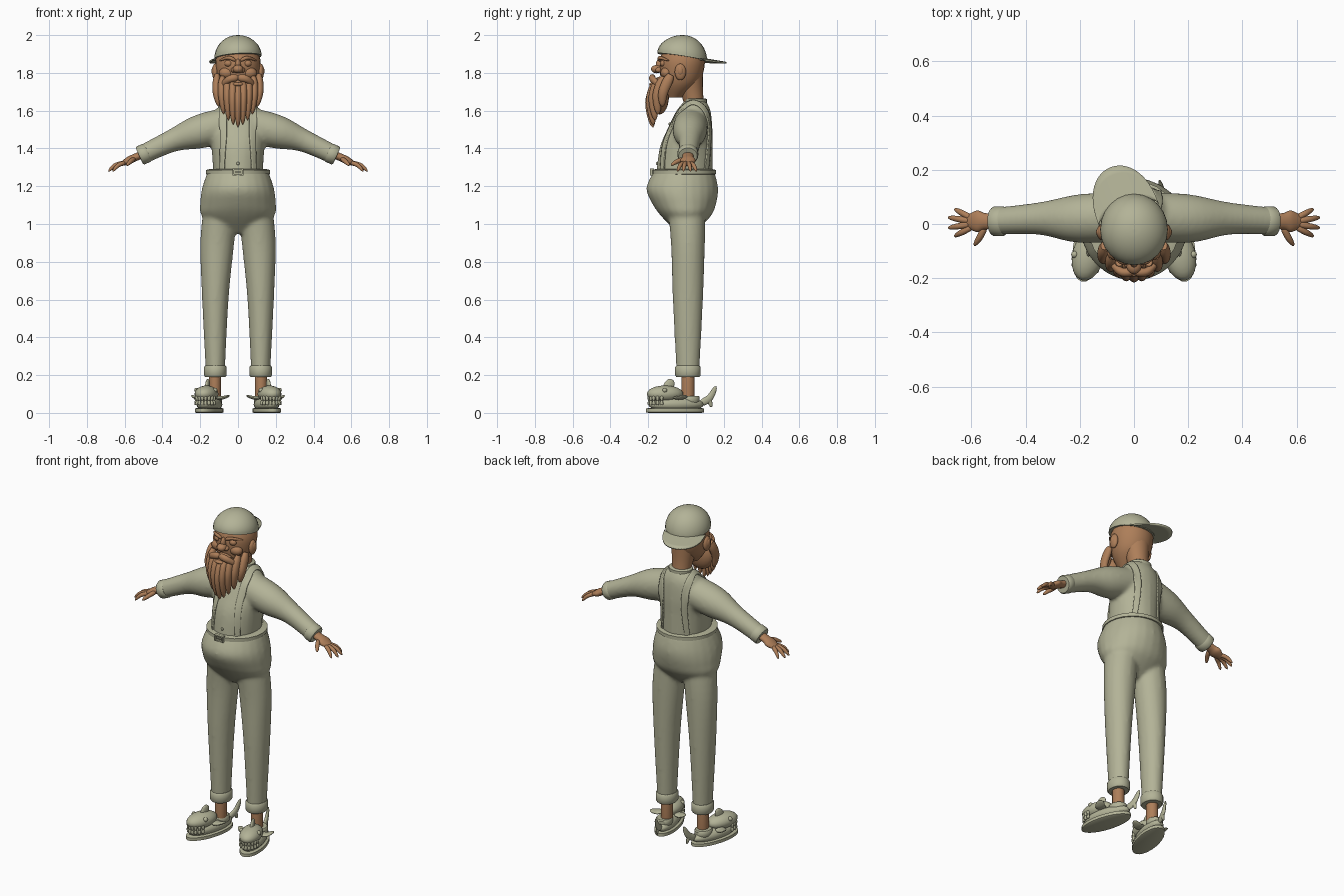
import bpy, bmesh
from math import sin, cos, pi, radians
from mathutils import Vector, Matrix

cube = bpy.data.objects.get("Cube")
if cube:
    bpy.data.objects.remove(cube, do_unlink=True)


def material(name, color):
    mat = bpy.data.materials.new(name)
    mat.use_nodes = True
    mat.diffuse_color = color
    shader = next(node for node in mat.node_tree.nodes if node.type == 'BSDF_PRINCIPLED')
    shader.inputs["Base Color"].default_value = color
    return mat


cloth = material("khaki cloth", (.45, .45, .31, 1))
skin = material("warm skin", (.42, .21, .1, 1))
made = []
X, Y, Z = Matrix.Identity(3)


def finish(name, bm, mat, mirror=False, place=None, remesh=False):
    """Turn a bmesh into an object with optional placing, mirroring and blending."""
    bmesh.ops.recalc_face_normals(bm, faces=bm.faces)
    mesh = bpy.data.meshes.new(name)
    bm.to_mesh(mesh)
    bm.free()
    if place:
        mesh.transform(place)
    mesh.materials.append(mat)
    ob = bpy.data.objects.new(name, mesh)
    bpy.context.collection.objects.link(ob)
    if mirror:
        ob.modifiers.new("mirror", 'MIRROR').use_mirror_merge = False
    if remesh:
        blend = ob.modifiers.new("blend", 'REMESH')
        blend.mode, blend.voxel_size, blend.use_smooth_shade = 'VOXEL', .01, True
        soften = ob.modifiers.new("soften", 'SMOOTH')
        soften.factor, soften.iterations = .5, 8
    made.append(ob)
    return ob


def spline(rows, steps):
    """Catmull-Rom interpolation of rows of numbers."""
    padded = [rows[0], *rows, rows[-1]]
    out = []
    for before, start, end, after in zip(padded, padded[1:], padded[2:], padded[3:]):
        for k in range(steps):
            t = k / steps
            ease = t * t * (3 - t - t)
            pull, push = t * (1 - t) * (1 - t) / 2, t * t * (1 - t) / 2
            out.append([b + (c - b) * ease + (c - a) * pull - (d - b) * push
                        for a, b, c, d in zip(before, start, end, after)])
    return out + [list(rows[-1])]


def add_loft(bm, rows, side=X, axis=None, steps=5, sides=24):
    """Elliptical sections (x, y, z, radius along side, other radius)."""
    rows = spline(rows, steps)
    centres = [Vector(row[:3]) for row in rows]
    rings = []
    for i, (centre, row) in enumerate(zip(centres, rows)):
        along = axis or (centres[min(i + 1, len(rows) - 1)] - centres[max(i - 1, 0)]).normalized()
        across = (side - along * side.dot(along)).normalized()
        wide, deep = across * row[3], along.cross(across) * row[-1]
        angles = [2 * pi * j / sides for j in range(sides)]
        rings.append([bm.verts.new(centre + wide * cos(a) + deep * sin(a)) for a in angles])
    for low, high in zip(rings, rings[1:]):
        for j in range(sides):
            bm.faces.new((low[j], low[j - 1], high[j - 1], high[j]))
    bm.faces.new(rings[0])
    bm.faces.new(rings[-1])


def loft(name, mat, rows, side=X, axis=None, steps=5, **opts):
    bm = bmesh.new()
    add_loft(bm, rows, side, axis, steps)
    return finish(name, bm, mat, **opts)


def upright(rows):
    """Sections (z, y, radii) stacked on the middle plane."""
    return [(0, y, z, *radii) for z, y, *radii in rows]


def horn(name, mat, points, width, depth, side=X, **opts):
    """A curved strand that swells and then runs out to a tip."""
    path = spline(points, 6)
    rows = []
    for i, point in enumerate(path):
        t = i / (len(path) - 1)
        swell = max(min(1, .6 + t + t) * (1 - t ** 3) ** .6, .05)
        rows.append((*point, width * swell, depth * swell))
    return loft(name, mat, rows, side, steps=1, **opts)


def band(name, mat, centre, wide, deep, height, along=Z, side=X, **opts):
    """A short cylinder with rounded rims."""
    rows = []
    for level, swell in ((-.5, .9), (-.35, 1), (.35, 1), (.5, .9)):
        rows.append((*(Vector(centre) + along * height * level), wide * swell, deep * swell))
    return loft(name, mat, rows, side, steps=1, **opts)


def ball(name, mat, centre, size, **opts):
    bm = bmesh.new()
    shape = Matrix.Translation(centre) @ Matrix.Diagonal((*size, 1))
    bmesh.ops.create_uvsphere(bm, u_segments=20, v_segments=12, radius=1, matrix=shape)
    return finish(name, bm, mat, **opts)


def box(name, mat, centre, size):
    bm = bmesh.new()
    bmesh.ops.create_cube(bm, size=1, matrix=Matrix.Translation(centre) @ Matrix.Diagonal((*size, 1)))
    return finish(name, bm, mat)


def sheet(name, mat, rows, wrap=None, **opts):
    """A thickened grid, which can hug another object."""
    bm = bmesh.new()
    grid = [[bm.verts.new(point) for point in row] for row in rows]
    for low, high in zip(grid, grid[1:]):
        for j in range(len(low) - 1):
            bm.faces.new((low[j], low[j + 1], high[j + 1], high[j]))
    ob = finish(name, bm, mat, **opts)
    if wrap:
        hug = ob.modifiers.new("hug", 'SHRINKWRAP')
        hug.target, hug.wrap_mode, hug.offset = wrap, 'ABOVE_SURFACE', .003
    solid = ob.modifiers.new("thickness", 'SOLIDIFY')
    solid.thickness, solid.offset = .009, 0


def add_pair(bm, rows, side=X, axis=None):
    add_loft(bm, rows, side, axis)
    add_loft(bm, [(-x, *rest) for x, *rest in rows], side, axis)


# Shirt: torso and both sleeves blended together
bm = bmesh.new()
add_loft(bm, upright([(1.25, -.01, .13, .15), (1.4, 0, .14, .14), (1.5, .02, .15, .12),
                      (1.6, .04, .12, .09), (1.66, .05, .06, .05)]), axis=Z)
add_pair(bm, [(0, .03, 1.54, .09), (.2, .02, 1.49, .09), (.35, .02, 1.44, .06), (.52, .01, 1.36, .05)], side=Y)
shirt = finish("shirt", bm, cloth, remesh=True)
band("sleeve_cuff", cloth, (.5, .01, 1.37), .055, .052, .05, Vector((.9, 0, -.4)), Y, mirror=True)
band("collar", cloth, (0, .05, 1.65), .07, .06, .03)
for i in range(4):
    ball("shirt_button", cloth, (0, .022 * i - .153, 1.32 + .07 * i), (.008, .006, .008))

# Trousers: hips and both legs blended together
bm = bmesh.new()
add_loft(bm, upright([(.95, 0, .08, .04), (1.04, 0, .19, .13), (1.11, -.01, .2, .17),
                      (1.19, -.02, .19, .19), (1.28, -.01, .16, .16)]), axis=Z)
add_pair(bm, [(.12, .01, .2, .05, .06), (.12, .01, .6, .07, .08), (.11, .01, .9, .09, .09),
              (.09, 0, 1.1, .09, .1)], axis=Z)
finish("trousers", bm, cloth, remesh=True)
band("trouser_cuff", cloth, (.12, .01, .22), .06, .068, .06, mirror=True)

# Belt, buckle and braces
band("belt", cloth, (0, -.01, 1.275), .17, .17, .03)
for s in (-1, 1):
    box("buckle_side", cloth, (.026 * s, -.18, 1.275), (.008, .02, .036))
    box("buckle_bar", cloth, (0, -.18, 1.275 + .015 * s), (.06, .02, .007))
box("buckle_pin", cloth, (0, -.18, 1.275), (.03, .016, .005))
strap = spline([(.09, -.13, 1.28), (.08, -.1, 1.48), (.08, .03, 1.64), (.08, .13, 1.5), (.09, .11, 1.28)], 10)
sheet("braces", cloth, [[Vector(point) + X * .007 * j for j in range(-3, 4)] for point in strap],
      wrap=shirt, mirror=True)

# Hands: a palm, a fan of four fingers and a thumb
loft("palm", skin, [(.5, .01, 1.37, .03, .02), (.55, .01, 1.35, .03, .02), (.58, .01, 1.335, .04, .02),
                    (.62, .01, 1.316, .02, .01)], Y, mirror=True)
for j in range(4):
    spread = .5 - j / 3
    reach = Vector((cos(spread), sin(spread), 0)) * (.09 + .03 * cos(2 * spread))
    knuckle = Vector((.57, .005, 1.335))
    horn("finger", skin, [knuckle + reach * .3 - Z * .01, knuckle + reach * .7 - Z * .025,
                          knuckle + reach - Z * .057], .012, .012, Y, mirror=True)
horn("thumb", skin, [(.55, -.01, 1.345), (.57, -.05, 1.33), (.59, -.08, 1.31)], .013, .013, mirror=True)

# Neck and head
loft("neck", skin, upright([(1.6, .05, .05), (1.7, .03, .06), (1.8, .01, .08)]), axis=Z)
loft("head", skin, upright([(1.67, -.06, .04), (1.75, -.03, .1), (1.86, -.02, .12), (1.94, -.02, .09)]), axis=Z)
ball("ear", skin, (.12, -.03, 1.805), (.017, .03, .044), mirror=True)
ball("ear_bowl", skin, (.13, -.03, 1.81), (.01, .016, .025), mirror=True)
ball("eye", skin, (.05, -.12, 1.85), (.022, .018, .018), mirror=True)
ball("cheek", skin, (.06, -.105, 1.8), (.04, .03, .03), mirror=True)
horn("eyebrow", skin, [(.015, -.14, 1.866), (.05, -.138, 1.88), (.1, -.09, 1.865)], .01, .009, Z, mirror=True)
ball("nose_bridge", skin, (0, -.14, 1.84), (.015, .02, .035))
ball("nose", skin, (0, -.155, 1.82), (.028, .03, .022))
ball("nostril", skin, (.022, -.145, 1.815), (.016, .018, .014), mirror=True)

# Beard strands, shorter and further back towards the ears
ball("beard_core", skin, (0, -.14, 1.68), (.09, .05, .1))
for i in range(5):
    f = i / 4
    bend = f * f
    horn("beard_strand", skin, [(.11 * f, .08 * bend - .16, 1.74 + .05 * f),
                                (.115 * f, .07 * bend - .19, 1.64 + .06 * f),
                                (.1 * f, .05 * bend - .175, 1.51 + .04 * f + .07 * bend)],
         .021, .028, mirror=i > 0)
horn("moustache", skin, [(0, -.175, 1.775), (.05, -.175, 1.765), (.1, -.12, 1.715)], .02, .017, Z, mirror=True)
ball("lower_lip", skin, (0, -.18, 1.74), (.03, .015, .01))

# Cap turned backwards and a little sideways, its rim lower behind
arc = [pi / 2 * k / 8 for k in range(9)]
cap = loft("cap", cloth, upright([(1.88 + .12 * sin(a), -.02, .125 * cos(a), .132 * cos(a)) for a in arc]), axis=Z)
turn = Matrix.Rotation(radians(21), 4, 'Z')
back_way = turn @ Y
for v in cap.data.vertices:
    v.co.z -= 1.4 * v.co.dot(back_way) * (2 - v.co.z)
ball("cap_knob", cloth, (0, -.02, 1.996), (.01, .01, .004))
rows = []
for k in range(6):
    row = []
    for j in range(25):
        a = pi * j / 24
        u = .117 * cos(a)
        w = .05 + (.04 + .03 * k) * max(sin(a), 0) ** .8
        row.append(Vector((u, w, 1.892 - .16 * w - .9 * u * u)))
    rows.append(row)
sheet("cap_brim", cloth, rows, place=Matrix.Translation((0, -.015, 0)) @ turn)

# Shark slippers, built straight and then turned outward
foot = dict(mirror=True, place=Matrix.Translation((.137, 0, 0)) @ Matrix.Rotation(radians(15), 4, 'Z'))
band("ankle", skin, (.122, .01, .13), .032, .035, .2, mirror=True)
band("slipper_sole", cloth, (0, -.06, .013), .066, .16, .026, **foot)
ball("slipper_body", cloth, (0, -.055, .045), (.058, .152, .042), **foot)
ball("slipper_snout", cloth, (0, -.115, .1), (.06, .1, .045), **foot)
band("slipper_opening", cloth, (0, .02, .07), .046, .054, .04, **foot)
horn("back_fin", cloth, [(0, -.1, .12), (0, -.09, .15), (0, -.07, .173)], .012, .03, **foot)
for s in (-1, 1):
    horn("side_fin", cloth, [(.04 * s, -.06, .08), (.07 * s, -.05, .08), (.1 * s, -.02, .09)], .03, .01, Y, **foot)
    ball("shark_eye", cloth, (.05 * s, -.13, .12), (.013, .013, .013), **foot)
horn("tail_upper", cloth, [(0, .08, .05), (0, .13, .08), (0, .165, .142)], .011, .02, **foot)
horn("tail_lower", cloth, [(0, .12, .08), (0, .13, .06), (0, .14, .03)], .008, .014, **foot)
for j in range(9):
    a = pi * (j + .5) / 9
    lip = Vector((.05 * cos(a), -.135 - .066 * sin(a), .065))
    for name, rise in (("upper_tooth", Z), ("lower_tooth", -Z)):
        horn(name, cloth, [lip + rise * .024, lip - rise * .004], .009, .009, **foot)

# Smooth shading with crisp edges kept
bpy.ops.object.select_all(action='DESELECT')
for ob in made:
    ob.select_set(True)
bpy.context.view_layer.objects.active = made[0]
bpy.ops.object.shade_smooth_by_angle(angle=radians(40))
